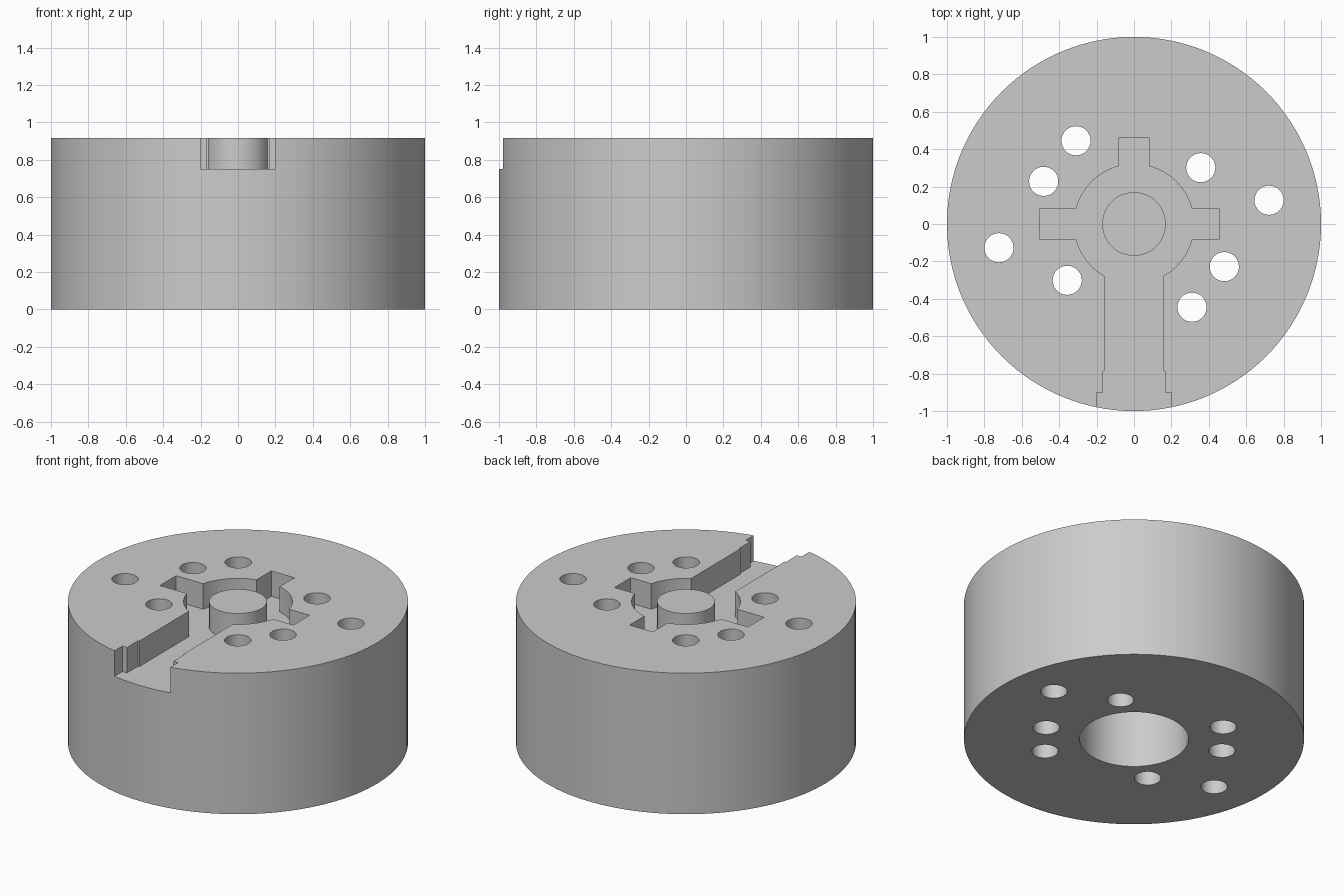
import bpy
import bmesh
from math import sin, cos, asin, pi

cube = bpy.data.objects.get("Cube")
if cube:
    bpy.data.objects.remove(cube, do_unlink=True)

TOP, FLOOR = 0.915, 0.75
RING, ARM, SLOT = 0.32, 0.083, 0.158

steel = bpy.data.materials.new("plain grey")
steel.use_nodes = True
grey = (0.6, 0.6, 0.6, 1)
steel.diffuse_color = grey
steel.node_tree.nodes["Principled BSDF"].inputs["Base Color"].default_value = grey


def arc(r, a0, a1, steps, cx=0, cy=0):
    return [(cx + r * cos(a0 + (a1 - a0) * i / steps),
             cy + r * sin(a0 + (a1 - a0) * i / steps)) for i in range(steps + 1)]


def circle(r, steps, cx=0, cy=0):
    return arc(r, 0, 2 * pi, steps, cx, cy)[:-1]


def prism(bm, outline, z0, z1):
    """Add a closed upright prism with the given counter-clockwise outline."""
    low = [bm.verts.new((x, y, z0)) for x, y in outline]
    high = [bm.verts.new((x, y, z1)) for x, y in outline]
    bm.faces.new(low[::-1])
    bm.faces.new(high)
    for i in range(len(low)):
        j = (i + 1) % len(low)
        bm.faces.new((low[i], low[j], high[j], high[i]))


def make(name, prisms):
    bm = bmesh.new()
    for p in prisms:
        prism(bm, *p)
    mesh = bpy.data.meshes.new(name)
    bm.to_mesh(mesh)
    bm.free()
    mesh.materials.append(steel)
    ob = bpy.data.objects.new(name, mesh)
    bpy.context.collection.objects.link(ob)
    return ob


# Pocket outline: round recess, three short arms and the stepped front slot
a = asin(ARM / RING)
s = asin(SLOT / RING)
pocket = [(0.455, -ARM), (0.455, ARM)]
pocket += arc(RING, a, pi / 2 - a, 12)
pocket += [(ARM, 0.46), (-ARM, 0.46)]
pocket += arc(RING, pi / 2 + a, pi - a, 12)
pocket += [(-0.503, ARM), (-0.503, -ARM)]
pocket += arc(RING, pi + a, 1.5 * pi - s, 10)
steps = [(SLOT, -0.785), (0.167, -0.785), (0.167, -0.9), (0.2, -0.9), (0.2, -1.1)]
pocket += [(-x, y) for x, y in steps] + steps[::-1]
pocket += arc(RING, 1.5 * pi + s, 2 * pi - a, 10)

# Cutters: pocket, blind bore underneath, and through holes in opposite pairs
cuts = [(pocket, FLOOR, TOP + 0.1), (circle(RING, 64), -0.1, 0.6)]
for x, y in [(0.31, -0.445), (0.483, -0.228), (0.722, 0.127), (0.357, 0.301)]:
    for side in (1, -1):
        cuts.append((circle(0.078, 32, side * x, side * y), -0.1, TOP + 0.1))
cutter = make("cutter", cuts)
cutter.hide_render = True

# Main disc
body = make("body", [(circle(1, 128), 0, TOP)])
mod = body.modifiers.new("cuts", "BOOLEAN")
mod.operation = "DIFFERENCE"
mod.solver = "EXACT"
mod.object = cutter
bpy.context.view_layer.objects.active = body
bpy.ops.object.modifier_apply(modifier=mod.name)
bpy.data.objects.remove(cutter, do_unlink=True)

# Round post standing in the pocket
post = make("center_post", [(circle(0.17, 48), FLOOR - 0.01, TOP)])

# Smooth round walls, sharp rims
bpy.ops.object.select_all(action="DESELECT")
for ob in (body, post):
    ob.select_set(True)
bpy.context.view_layer.objects.active = body
bpy.ops.object.shade_smooth_by_angle(angle=pi / 6)
